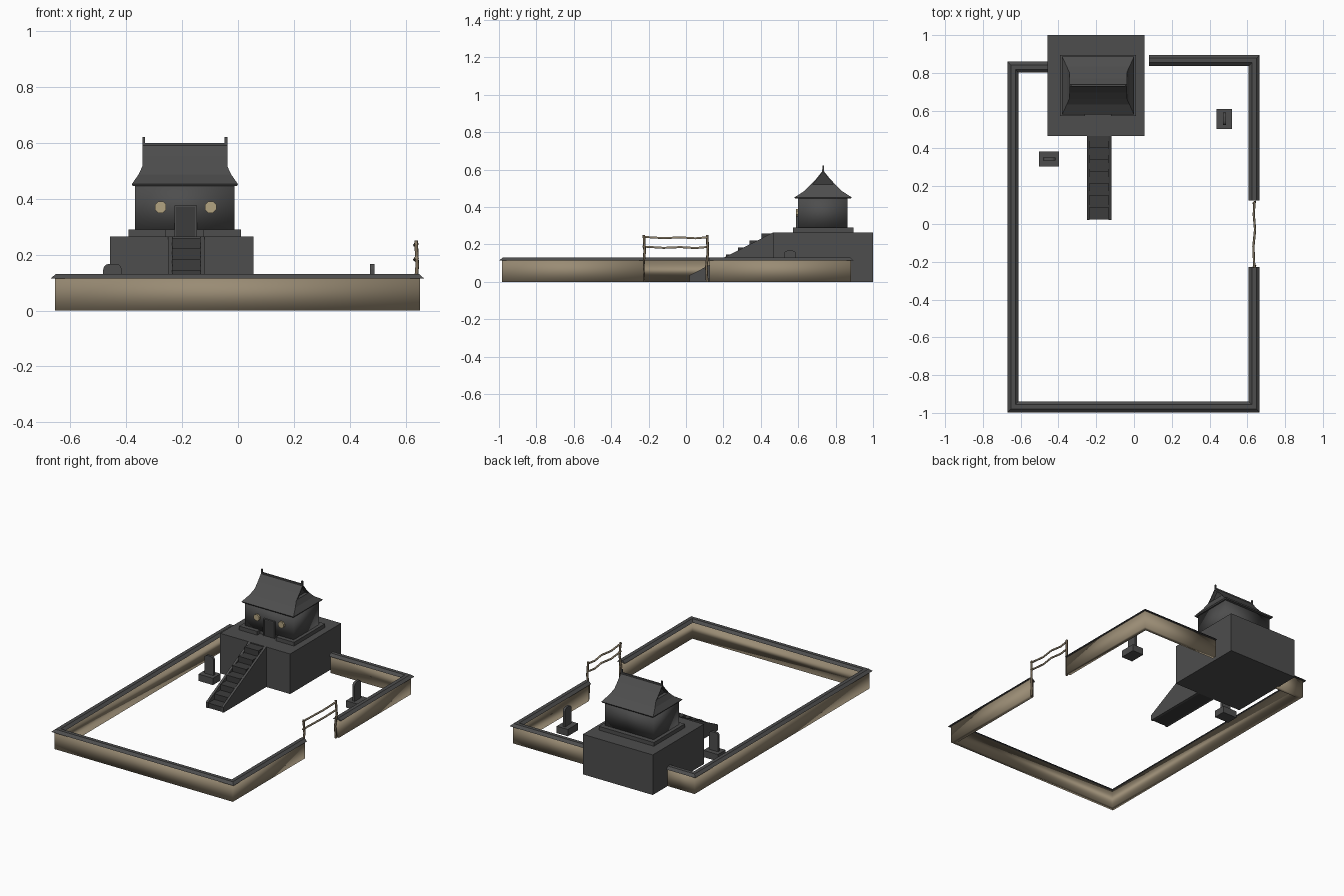
import bpy, bmesh, math
from mathutils import Vector

if "Cube" in bpy.data.objects:
    bpy.data.objects.remove(bpy.data.objects["Cube"])


def material(name, r, g, b):
    m = bpy.data.materials.new(name)
    m.use_nodes = True
    m.diffuse_color = (r, g, b, 1)
    bsdf = next(n for n in m.node_tree.nodes if n.type == 'BSDF_PRINCIPLED')
    bsdf.inputs["Base Color"].default_value = (r, g, b, 1)
    return m


STONE = material("dark stone", .075, .075, .075)
TREAD = material("shadowed stone", .045, .045, .045)
PLASTER = material("tan plaster", .32, .26, .175)
LAMP = material("pale lantern", .45, .37, .22)
WOOD = material("gate wood", .2, .155, .1)


def finish(name, bm, mat, smooth=False):
    bmesh.ops.recalc_face_normals(bm, faces=bm.faces)
    mesh = bpy.data.meshes.new(name)
    bm.to_mesh(mesh)
    bm.free()
    mesh.materials.append(mat)
    for p in mesh.polygons:
        p.use_smooth = smooth
    ob = bpy.data.objects.new(name, mesh)
    bpy.context.collection.objects.link(ob)
    return ob


def loft(name, rings, mat, smooth=False):
    """Skin a list of equal-length rings and cap both ends."""
    bm = bmesh.new()
    rows = [[bm.verts.new(p) for p in ring] for ring in rings]
    n = len(rows[0])
    for a, b in zip(rows, rows[1:]):
        for i in range(n):
            j = (i + 1) % n
            bm.faces.new((a[i], a[j], b[j], b[i]))
    bm.faces.new(rows[0])
    bm.faces.new(rows[-1])
    return finish(name, bm, mat, smooth)


def box(name, x, y, z, mat, smooth=False):
    rings = [[(x[0], y[0], h), (x[1], y[0], h), (x[1], y[1], h), (x[0], y[1], h)] for h in z]
    return loft(name, rings, mat, smooth)


def prism_x(name, profile, x0, x1, mat):
    """Extrude a (y, z) profile along x."""
    return loft(name, [[(x, y, z) for y, z in profile] for x in (x0, x1)], mat)


def prism_y(name, profile, y0, y1, mat):
    """Extrude an (x, z) profile along y."""
    return loft(name, [[(x, y, z) for x, z in profile] for y in (y0, y1)], mat)


def sweep(name, path, profile, mat, smooth=False):
    """Carry an (offset, z) profile along a flat path with mitred corners."""
    pts = [Vector(p) for p in path]
    rings = []
    for i, p in enumerate(pts):
        dirs = []
        if i > 0:
            dirs.append((p - pts[i - 1]).normalized())
        if i < len(pts) - 1:
            dirs.append((pts[i + 1] - p).normalized())
        normals = [Vector((-d.y, d.x)) for d in dirs]
        m = sum(normals, Vector((0, 0))).normalized()
        m /= m.dot(normals[0])
        rings.append([(p.x + m.x * o, p.y + m.y * o, z) for o, z in profile])
    return loft(name, rings, mat, smooth)


def pole(name, points, radius, mat, sides=6):
    """Slightly crooked round pole."""
    curve = bpy.data.curves.new(name, 'CURVE')
    curve.dimensions = '3D'
    curve.bevel_depth = radius
    curve.bevel_resolution = 1
    curve.use_fill_caps = True
    s = curve.splines.new('POLY')
    s.points.add(len(points) - 1)
    for q, p in zip(s.points, points):
        q.co = (*p, 1)
    curve.materials.append(mat)
    ob = bpy.data.objects.new(name, curve)
    bpy.context.collection.objects.link(ob)


# Boundary wall in two runs, each with a tapered coping
runs = {
    "long_wall": [(-.45, .83), (-.64, .83), (-.64, -.968), (.636, -.968), (.636, -.228)],
    "short_wall": [(.636, .125), (.636, .866), (.08, .866)],
}
for name, path in runs.items():
    sweep(name, path, [(-.015, 0), (.015, 0), (.015, .118), (-.015, .118)], PLASTER, True)
    sweep(name + "_coping", path,
          [(-.029, .115), (.029, .115), (.012, .131), (-.012, .131)], STONE)

# Side gate of crooked poles
for name, y in (("near", -.225), ("far", .113)):
    pole("gate_post_" + name, [(.637, y, 0), (.634, y - .004, .08), (.641, y + .004, .16),
                               (.637, y, .25)], .007, WOOD)
for name, z in (("upper", .236), ("lower", .184)):
    pole("gate_rail_" + name, [(.637, -.232, z + .005), (.632, -.12, z - .002), (.641, -.03, z + .002),
                               (.634, .05, z - .003), (.638, .118, z + .003)], .006, PLASTER)

# Platform and staircase
CX, CY = -.19, .733
box("platform", (-.457, .055), (.467, 1), (0, .265), STONE)
for name, x in (("right", -.25), ("left", -.135)):
    prism_x("stair_side_" + name, [(.02, 0), (.02, .036), (.467, .265), (.467, 0)], x, x + .015, STONE)
STEPS = 7
steps = [(.467, 0), (.025, 0)]
for i in range(STEPS):
    z = .265 * (i + 1) / STEPS - .006
    steps += [(.025 + .442 * i / STEPS, z), (.025 + .442 * (i + 1) / STEPS, z)]
prism_x("stair_steps", steps, -.236, -.134, TREAD)

# House floor with a gap in front of the door
box("house_floor", (-.392, .01), (.6, .896), (.265, .29), STONE)
box("porch_right", (-.392, -.26), (.572, .602), (.265, .29), STONE)
box("porch_left", (-.123, .01), (.572, .602), (.265, .29), STONE)

# House body, door and round lanterns
box("house_walls", (-.368, -.012), (.6, .864), (.285, .455), STONE, True)
box("door", (-.221, -.153), (.592, .602), (.265, .37), TREAD)
for name, x0, x1 in (("right", -.227, -.221), ("left", -.153, -.147)):
    box("door_jamb_" + name, (x0, x1), (.588, .602), (.265, .376), STONE)
box("door_lintel", (-.221, -.153), (.588, .602), (.37, .376), STONE)
for name, x in (("right", -.277), ("left", -.098)):
    disc = [(x + .022 * math.cos((k + .5) * math.pi / 4), .37 + .022 * math.sin((k + .5) * math.pi / 4))
            for k in range(8)]
    prism_y("round_window_" + name, disc, .588, .602, LAMP)


# Hipped lower roof, then an overhanging gable above it
def rect(hx, hy, z):
    return [(CX + a * hx, CY + b * hy, z) for a, b in ((-1, -1), (1, -1), (1, 1), (-1, 1))]


loft("lower_roof", [rect(.186, .149, .445), rect(.19, .153, .452), rect(.166, .1, .486),
                    rect(.15, .066, .52)], STONE)
prism_x("gable_core", [(CY - .06, .518), (CY + .06, .518), (CY, .588)], CX - .13, CX + .13, TREAD)
for name, s in (("front", -1), ("back", 1)):
    prism_x("upper_roof_" + name,
            [(CY + s * .07, .516), (CY + s * .036, .552), (CY, .597), (CY, .588), (CY + s * .058, .516)],
            CX - .152, CX + .152, STONE)
box("ridge", (CX - .152, CX + .152), (CY - .005, CY + .005), (.588, .6), STONE)
for name, s in (("right", -1), ("left", 1)):
    x = CX + s * .147
    box("ridge_finial_" + name, (x - .005, x + .005), (CY - .004, CY + .004), (.59, .621), STONE)


# Standing stones on square bases
def rounded_slab(c, half):
    arch = [(c - half, .035), (c + half, .035)]
    for side, start in ((1, 0), (-1, 90)):
        for a in (0, 30, 60, 90):
            t = math.radians(start + a)
            arch.append((c + side * (half - .02) + .02 * math.cos(t), .147 + .02 * math.sin(t)))
    return arch


box("stone_base_right", (-.503, -.397), (.305, .385), (0, .045), STONE)
prism_y("standing_stone_right", rounded_slab(-.449, .033), .337, .353, STONE)
box("stone_base_left", (.438, .52), (.503, .61), (0, .045), STONE)
prism_x("standing_stone_left", rounded_slab(.556, .033), .472, .488, STONE)
